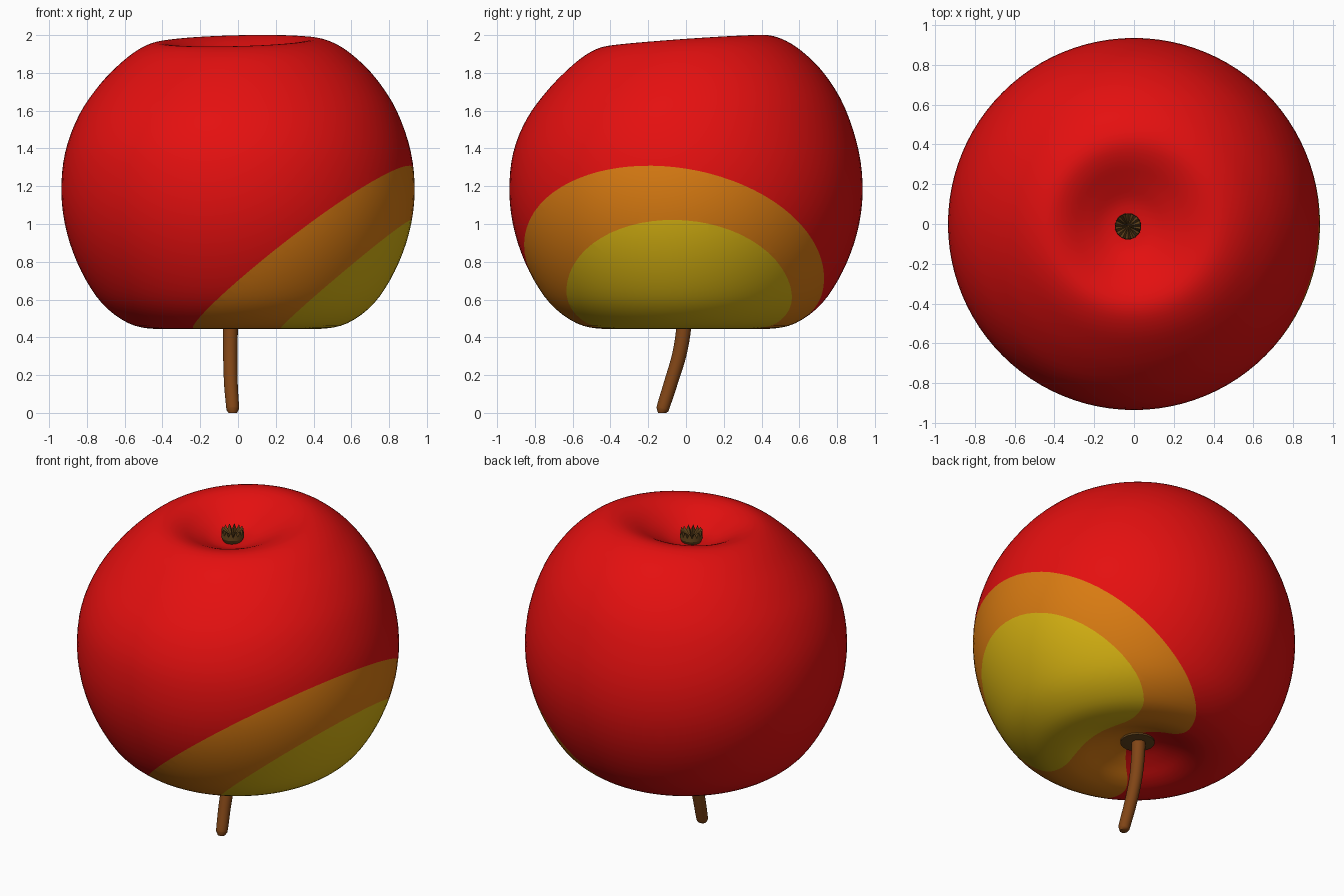
import bpy, bmesh, math
from mathutils import Vector

if "Cube" in bpy.data.objects:
    bpy.data.objects.remove(bpy.data.objects["Cube"])


def material(name, rgb):
    m = bpy.data.materials.new(name)
    m.diffuse_color = (*rgb, 1)
    m.use_nodes = True
    m.node_tree.nodes["Principled BSDF"].inputs["Base Color"].default_value = m.diffuse_color
    return m


RED = material("red skin", (0.78, 0.005, 0.005))
ORANGE = material("orange blush", (0.70, 0.20, 0.006))
YELLOW = material("yellow blush", (0.68, 0.45, 0.006))
BROWN = material("stem brown", (0.22, 0.06, 0.008))
DARK = material("dark brown", (0.13, 0.06, 0.012))


def finish(bm, name, mats, angle=40):
    bmesh.ops.recalc_face_normals(bm, faces=bm.faces[:])
    me = bpy.data.meshes.new(name)
    bm.to_mesh(me)
    bm.free()
    ob = bpy.data.objects.new(name, me)
    bpy.context.collection.objects.link(ob)
    for m in mats:
        me.materials.append(m)
    bpy.ops.object.select_all(action='DESELECT')
    bpy.context.view_layer.objects.active = ob
    ob.select_set(True)
    bpy.ops.object.shade_smooth_by_angle(angle=math.radians(angle))
    return ob


def smooth_path(pts, steps):
    """Catmull-Rom curve through the points."""
    pts = [Vector(p) for p in pts]
    p = [2 * pts[0] - pts[1]] + pts + [2 * pts[-1] - pts[-2]]
    out = []
    for i in range(1, len(p) - 2):
        a, b, c, d = p[i - 1:i + 3]
        for s in range(steps):
            t = s / steps
            out.append(0.5 * (2 * b + (c - a) * t + (2 * a - 5 * b + 4 * c - d) * t * t
                              + (3 * b - a - 3 * c + d) * t ** 3))
    return out + [pts[-1]]


def skin(bm, rings):
    """Join rings of points into a closed surface."""
    vs = [[bm.verts.new(p) for p in r] for r in rings]
    n = len(vs[0])
    for a, b in zip(vs, vs[1:]):
        for i in range(n):
            j = (i + 1) % n
            bm.faces.new((a[i], a[j], b[j], b[i]))
    bm.faces.new(vs[0])
    bm.faces.new(vs[-1])


def ramp(t):
    t = max(0, min(1, t))
    return t * t * (3 - 2 * t)


# Fruit body: lathed profile, dimples a little off centre, top tilted
profile = [(0.02, 0.56), (0.11, 0.55), (0.22, 0.51), (0.33, 0.463), (0.44, 0.445),
           (0.58, 0.475), (0.72, 0.58), (0.83, 0.75), (0.905, 0.95), (0.935, 1.16),
           (0.915, 1.38), (0.84, 1.59), (0.73, 1.755), (0.61, 1.875), (0.51, 1.943),
           (0.42, 1.97), (0.33, 1.953), (0.22, 1.90), (0.12, 1.855), (0.02, 1.84)]
SEG = 96
rings = []
for q in smooth_path([(r, z, 0) for r, z in profile], 4):
    r, z = q.x, q.y
    off = 1 - ramp(r / 0.6)
    ring = []
    for i in range(SEG):
        a = 2 * math.pi * i / SEG
        x, y = r * math.cos(a) - 0.03 * off, r * math.sin(a) - 0.01 * off
        ring.append((x, y, z + ramp((z - 1.3) / 0.6) * (0.07 * y + 0.025 * x)))
    rings.append(ring)
bm = bmesh.new()
skin(bm, rings)

# Colour patches: slanted planes cut the skin, faces below take the colour
for index, (a, b, d) in enumerate([(0.786, -0.171, -0.563), (0.863, -0.067, -0.225)], 1):
    n = Vector((a, b, -1))
    bmesh.ops.bisect_plane(bm, geom=bm.verts[:] + bm.edges[:] + bm.faces[:], dist=1e-5,
                           plane_co=n * (d / n.length_squared), plane_no=n)
    for f in bm.faces:
        if f.calc_center_median().dot(n) > d:
            f.material_index = index
finish(bm, "fruit_body", [RED, ORANGE, YELLOW])

# Stem: bent tapered tube with a rounded tip
path = [(-0.04, -0.005, 0.58), (-0.04, -0.012, 0.45), (-0.041, -0.035, 0.31),
        (-0.038, -0.08, 0.16), (-0.03, -0.115, 0.05), (-0.028, -0.125, 0.018)]
pts = smooth_path(path, 4)
rings = []
for k, c in enumerate(pts):
    t = k / (len(pts) - 1)
    d = (pts[min(k + 1, len(pts) - 1)] - pts[max(k - 1, 0)]).normalized()
    u = d.cross(Vector((1, 0, 0))).normalized()
    v = d.cross(u)
    r = 0.041 - 0.008 * t
    rings.append([c + r * (math.cos(2 * math.pi * i / 20) * u + math.sin(2 * math.pi * i / 20) * v)
                  for i in range(20)])
tip = Vector((-0.028, -0.13, 0.0))
rings.append([Vector((tip.x + (p.x - tip.x) * 0.7, tip.y + (p.y - tip.y) * 0.7, 0.0))
              for p in rings[-1]])
bm = bmesh.new()
skin(bm, rings)
finish(bm, "stem", [BROWN], 50)


def circle(cx, cy, r, lo, hi, n):
    """Ring of points whose height alternates between lo and hi."""
    return [(cx + r * math.cos(2 * math.pi * i / n), cy + r * math.sin(2 * math.pi * i / n),
             hi if i % 2 else lo) for i in range(n)]


# Dark scar disc around the stem base
bm = bmesh.new()
skin(bm, [circle(-0.035, -0.01, r, z, z, 24) for r, z in [(0.1, 0.57), (0.1, 0.543), (0.04, 0.54)]])
finish(bm, "stem_scar", [DARK])

# Calyx: small pleated crown in the top dimple
bm = bmesh.new()
skin(bm, [circle(-0.03, -0.012, r, lo, hi, 28) for r, lo, hi in
          [(0.05, 1.83, 1.83), (0.066, 1.865, 1.865), (0.064, 1.885, 1.92),
           (0.035, 1.868, 1.895), (0.004, 1.86, 1.86)]])
finish(bm, "calyx", [DARK], 25)
